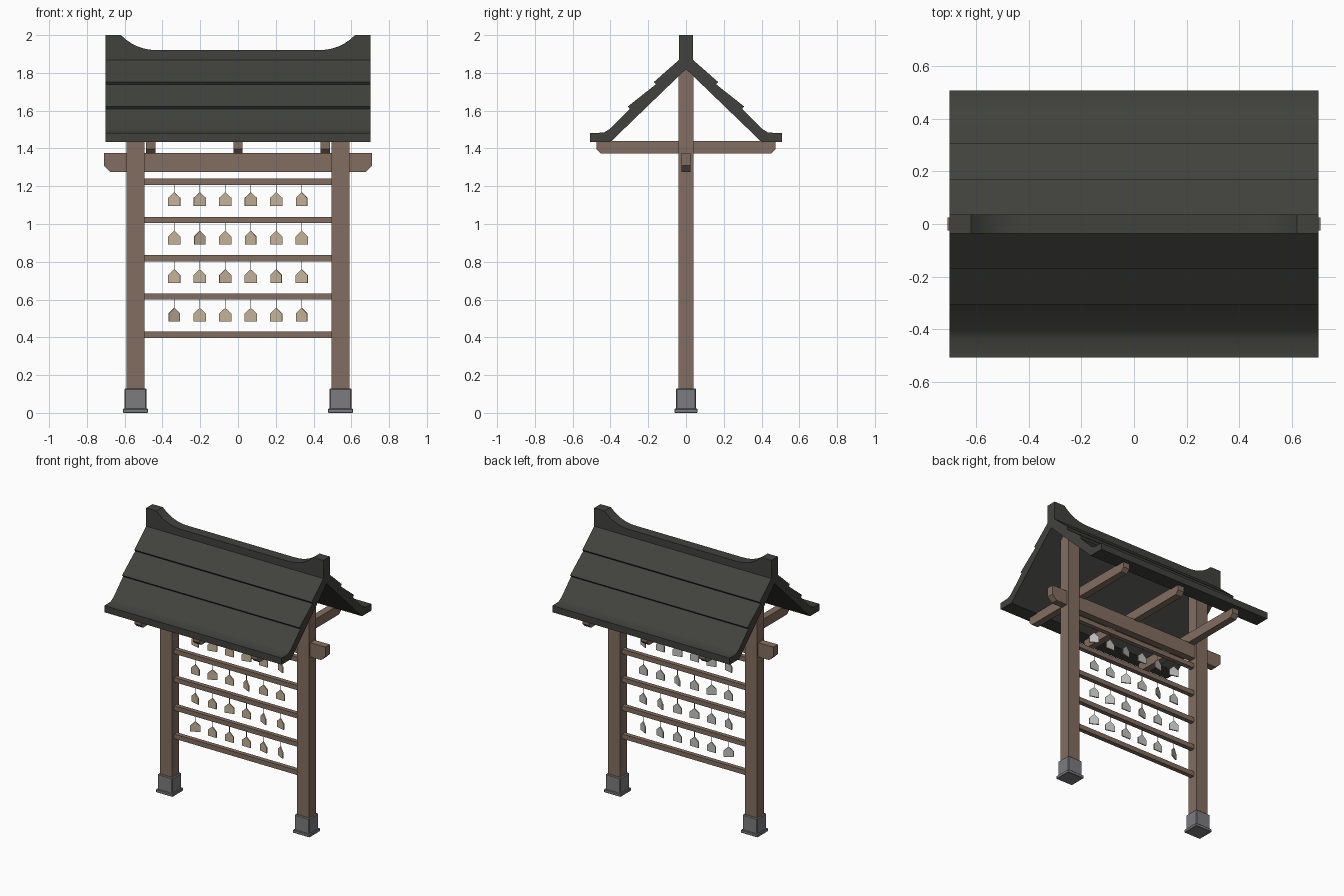
import bpy, bmesh, math
from mathutils import Vector

cube = bpy.data.objects.get("Cube")
if cube:
    bpy.data.objects.remove(cube, do_unlink=True)


def material(name, r, g, b):
    m = bpy.data.materials.new(name)
    m.use_nodes = True
    m.diffuse_color = (r, g, b, 1)
    m.node_tree.nodes["Principled BSDF"].inputs["Base Color"].default_value = (r, g, b, 1)
    return m


WOOD = material("brown wood", 0.225, 0.155, 0.115)
ROOF = material("dark roof", 0.053, 0.055, 0.047)
STONE = material("grey stone", 0.2, 0.2, 0.21)
TAN = material("tan plaque wood", 0.56, 0.45, 0.32)
PALE = material("pale plaque back", 0.54, 0.54, 0.53)
CORD = material("cord", 0.25, 0.23, 0.2)


def prism(name, profile, axis, half, mat, centre=(0, 0, 0)):
    """Extrude a closed 2D profile from -half to +half along x or y."""
    bm = bmesh.new()
    place = (lambda u, v: Vector((-half, u, v))) if axis == "x" else (lambda u, v: Vector((u, -half, v)))
    face = bm.faces.new([bm.verts.new(place(u, v)) for u, v in profile])
    grown = bmesh.ops.extrude_face_region(bm, geom=[face])
    shift = Vector((2 * half, 0, 0)) if axis == "x" else Vector((0, 2 * half, 0))
    moved = [g for g in grown["geom"] if isinstance(g, bmesh.types.BMVert)]
    bmesh.ops.translate(bm, verts=moved, vec=shift)
    bmesh.ops.recalc_face_normals(bm, faces=bm.faces)
    mesh = bpy.data.meshes.new(name)
    bm.to_mesh(mesh)
    bm.free()
    mesh.materials.append(mat)
    ob = bpy.data.objects.new(name, mesh)
    ob.location = centre
    bpy.context.collection.objects.link(ob)
    return ob


def box(name, x, y, z0, z1, hx, hy, mat, bevel=0):
    ob = prism(name, [(-hx, z0), (hx, z0), (hx, z1), (-hx, z1)], "y", hy, mat, (x, y, 0))
    if bevel:
        mod = ob.modifiers.new("Bevel", "BEVEL")
        mod.width = bevel
        mod.segments = 1
    return ob


def smooth(ob):
    bpy.ops.object.select_all(action="DESELECT")
    ob.select_set(True)
    bpy.context.view_layer.objects.active = ob
    bpy.ops.object.shade_smooth_by_angle(angle=math.radians(30))


def mirrored(half):
    """Close a half profile by reflecting it about the centre line."""
    return half + [(-u, v) for u, v in reversed(half) if u > 0]


def beam_profile(length, z0, z1, cut):
    return mirrored([(length - cut, z0), (length, z0 + cut), (length, z1)])


# Posts on stone footings
for side, x in (("right", -0.542), ("left", 0.542)):
    box(side + "_post", x, 0, 0.1, 1.82, 0.047, 0.04, WOOD)
    box(side + "_footing", x, 0, 0.015, 0.13, 0.058, 0.052, STONE, 0.005)
    box(side + "_footing_plate", x, 0, 0, 0.022, 0.066, 0.06, STONE, 0.003)

# Tie beam, cross beams and hanging rails
prism("tie_beam", beam_profile(0.71, 1.275, 1.377, 0.035), "y", 0.025, WOOD)
for i in (-1, 0, 1):
    prism("cross_beam", beam_profile(0.475, 1.372, 1.44, 0.025), "x", 0.025, WOOD, (i * 0.462, 0, 0))
for i in range(5):
    top = 1.24 - i * 0.2025
    box("rail", 0, 0, top - 0.033, top, 0.51, 0.016, WOOD)

# Open gable roof of three overlapping courses with flared eaves
half_roof = [(0, 1.9), (0.032, 1.873), (0.17, 1.752), (0.16, 1.739),
             (0.308, 1.622), (0.297, 1.609), (0.405, 1.502), (0.435, 1.484),
             (0.508, 1.481), (0.508, 1.434), (0.4, 1.434), (0, 1.82)]
smooth(prism("roof", mirrored(half_roof), "x", 0.702, ROOF))

# Ridge cap sweeping up at both ends
ridge = [(0.702, 1.85), (0.702, 2.0), (0.62, 2.0)]
for k in range(1, 9):
    t = k / 8
    ridge.append((0.62 - 0.22 * t, 1.92 + 0.08 * (1 - t) ** 2.7))
smooth(prism("ridge_cap", mirrored(ridge), "y", 0.036, ROOF))

# Hanging plaques, each turned a little on its cord
plaque = prism("plaque", mirrored([(0.033, -0.072), (0.033, -0.03), (0, 0)]), "y", 0.004, TAN)
plaque.data.materials.append(PALE)
for face in plaque.data.polygons:
    face.material_index = 1 if face.normal.y > 0.9 else 0
cord = box("cord", 0, 0, -0.008, 0.046, 0.0015, 0.0015, CORD)
TURNS = ["-+0+0=", "0#0=00", "-0+0=-", "#000-="]
ANGLE = {"=": -28, "-": -15, "0": 0, "+": 14, "#": 28}
for row, turns in enumerate(TURNS):
    for col, turn in enumerate(turns):
        for source in (plaque, cord):
            ob = bpy.data.objects.new(source.name, source.data)
            ob.location = ((col - 2.5) * 0.135, 0, 1.168 - row * 0.204)
            ob.rotation_euler.z = math.radians(ANGLE[turn])
            bpy.context.collection.objects.link(ob)
for source in (plaque, cord):
    bpy.data.objects.remove(source)
